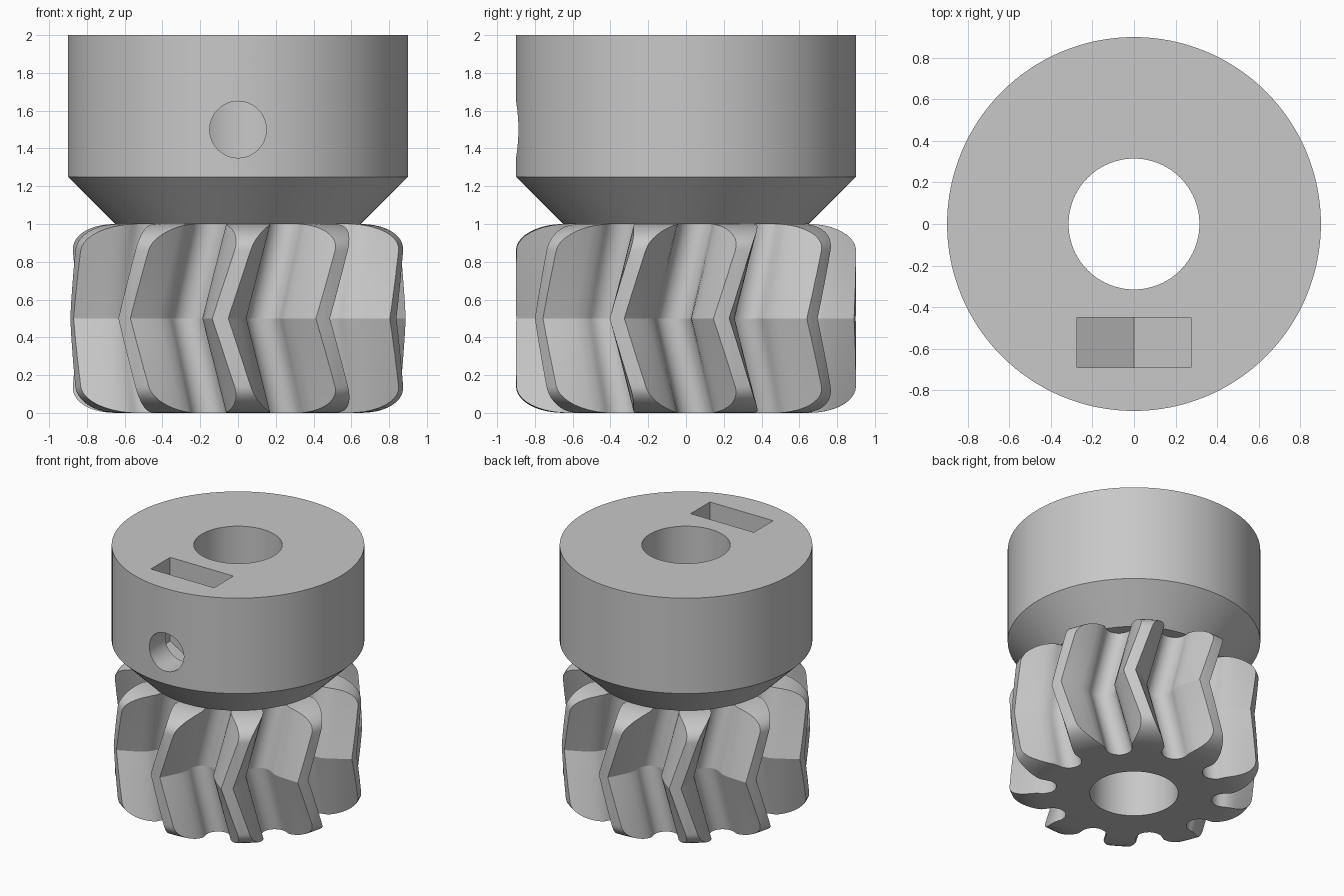
import bpy, bmesh
from math import sin, cos, pi, radians

if "Cube" in bpy.data.objects:
    bpy.data.objects.remove(bpy.data.objects["Cube"])

TEETH = 10
BORE = 0.315
OUTER = 0.9

grey = bpy.data.materials.new("plain grey")
grey.use_nodes = True
grey.diffuse_color = (0.58, 0.58, 0.58, 1)
grey.node_tree.nodes["Principled BSDF"].inputs["Base Color"].default_value = (0.58, 0.58, 0.58, 1)


def skin(name, rings, closed):
    """Join equal rings of points with quads; either loop the rings or cap the ends."""
    bm = bmesh.new()
    rows = [[bm.verts.new(p) for p in ring] for ring in rings]
    n = len(rows[0])
    pairs = list(zip(rows, rows[1:]))
    if closed:
        pairs.append((rows[-1], rows[0]))
    else:
        bm.faces.new(rows[0][::-1])
        bm.faces.new(rows[-1])
    for a, b in pairs:
        for i in range(n):
            j = (i + 1) % n
            bm.faces.new((a[i], a[j], b[j], b[i]))
    bmesh.ops.recalc_face_normals(bm, faces=bm.faces)
    mesh = bpy.data.meshes.new(name)
    bm.to_mesh(mesh)
    bm.free()
    mesh.materials.append(grey)
    obj = bpy.data.objects.new(name, mesh)
    bpy.context.collection.objects.link(obj)
    return obj


def lathe(name, profile, steps=128):
    """Spin a closed (radius, height) profile around z."""
    turns = [2 * pi * i / steps for i in range(steps)]
    return skin(name, [[(r * cos(a), r * sin(a), z) for r, z in profile] for a in turns], True)


def prism(name, outline, y0, y1):
    """Extrude an (x, z) outline along y."""
    return skin(name, [[(x, y, z) for x, z in outline] for y in (y0, y1)], False)


def combine(obj, operation, tools):
    """Apply a boolean with each tool, then discard the tools."""
    for tool in tools:
        tool.hide_render = True
        mod = obj.modifiers.new("bool", 'BOOLEAN')
        mod.operation, mod.solver, mod.object = operation, 'EXACT', tool
    graph = bpy.context.evaluated_depsgraph_get()
    mesh = bpy.data.meshes.new_from_object(obj.evaluated_get(graph))
    obj.modifiers.clear()
    obj.data = mesh
    for tool in tools:
        bpy.data.objects.remove(tool)


def smooth(obj, angle):
    obj.data.shade_smooth()
    obj.data.set_sharp_from_angle(angle=radians(angle))


# Tooth outline: tapered flanks with a round undercut gullet between teeth
FLANK = [(0.70, 9.6), (0.75, 8.0), (0.80, 6.2), (0.85, 4.4), (0.92, 2.1)]
GULLET_CENTRE, GULLET_RADIUS = 0.655, 0.095
outline = []
for k in range(TEETH):
    centre = 2 * pi * k / TEETH
    for side, points in ((-1, FLANK), (1, FLANK[::-1])):
        for r, half in points:
            a = centre + side * radians(half)
            outline.append((r * cos(a), r * sin(a)))
    gap = centre + pi / TEETH
    for i in range(15):
        t = pi * i / 14
        u = GULLET_CENTRE - GULLET_RADIUS * sin(t)
        v = -GULLET_RADIUS * cos(t)
        outline.append((u * cos(gap) - v * sin(gap), u * sin(gap) + v * cos(gap)))


def gear_ring(z):
    """The outline turned by the herringbone twist at this height."""
    a = radians(-96 + 21 * abs(z - 0.5))
    return [(x * cos(a) - y * sin(a), x * sin(a) + y * cos(a), z) for x, y in outline]


# Herringbone gear, trimmed by a bored blank with rounded rims
gear = skin("herringbone_gear", [gear_ring(-0.05 + 1.1 * i / 12) for i in range(13)], False)
rim = [(0.65 + 0.25 * sin(t), 0.14 - 0.14 * cos(t)) for t in (pi / 2 * i / 10 for i in range(11))]
blank = lathe("gear_blank", [(BORE, 0)] + rim + [(r, 1 - z) for r, z in rim[::-1]] + [(BORE, 1)])
combine(gear, 'INTERSECT', [blank])
smooth(gear, 30)
for edge in gear.data.edges:
    if all(abs(gear.data.vertices[v].co.z - 0.5) < 1e-4 for v in edge.vertices):
        edge.use_edge_sharp = True

# Collar with a conical underside
collar = lathe("collar", [(BORE, 1), (0.65, 1), (OUTER, 1.25), (OUTER, 2), (BORE, 2)])

# Nut pocket with a V-shaped floor, open at the top, and the screw hole through it
w, mid = 0.275, 1.5
floor = w / cos(pi / 6)
pocket = prism("nut_pocket_cutter",
               [(-w, 2.1), (-w, mid - floor / 2), (0, mid - floor), (w, mid - floor / 2), (w, 2.1)],
               -0.69, -0.45)
circle = [2 * pi * i / 48 for i in range(48)]
screw = prism("screw_hole_cutter", [(0.15 * cos(a), mid + 0.15 * sin(a)) for a in circle], -1, -0.1)
combine(collar, 'DIFFERENCE', [pocket, screw])
smooth(collar, 30)
